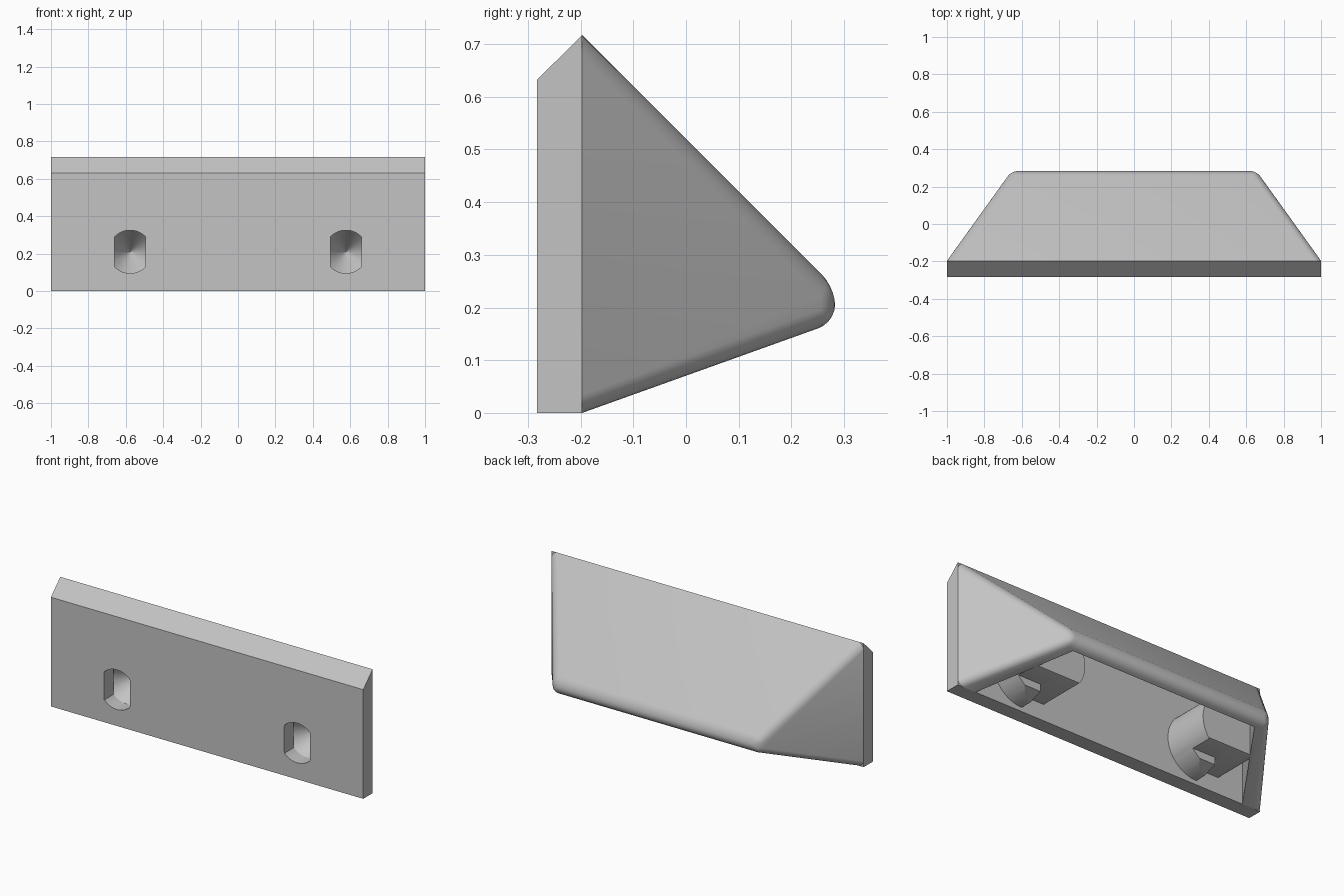
import bpy, bmesh, math

cube = bpy.data.objects.get("Cube")
if cube:
    bpy.data.objects.remove(cube, do_unlink=True)

grey = bpy.data.materials.new("light_grey")
grey.use_nodes = True
grey.diffuse_color = (0.55, 0.55, 0.55, 1)
grey.node_tree.nodes["Principled BSDF"].inputs["Base Color"].default_value = grey.diffuse_color


def loft(name, rings, bevel=0, bevel_rule=None):
    """Solid skinned through rings of points, capped at both ends."""
    bm = bmesh.new()
    loops = [[bm.verts.new(p) for p in ring] for ring in rings]
    n = len(loops[0])
    for a, b in zip(loops, loops[1:]):
        for i in range(n):
            j = (i + 1) % n
            bm.faces.new((a[i], a[j], b[j], b[i]))
    bm.faces.new(loops[0])
    bm.faces.new(loops[-1])
    bmesh.ops.recalc_face_normals(bm, faces=bm.faces)
    if bevel:
        edges = [e for e in bm.edges if bevel_rule(e)]
        bmesh.ops.bevel(bm, geom=edges, offset=bevel, segments=5,
                        profile=0.5, affect='EDGES', clamp_overlap=True)
    mesh = bpy.data.meshes.new(name)
    bm.to_mesh(mesh)
    bm.free()
    mesh.materials.append(grey)
    obj = bpy.data.objects.new(name, mesh)
    bpy.context.collection.objects.link(obj)
    return obj


def round_prism(name, x, r, y0, y1, keep, end=1.0):
    """Round bar along y; keep() clamps its section to make flats."""
    pts = []
    for i in range(64):
        a = math.tau * i / 64
        p = keep(r * math.cos(a), r * math.sin(a))
        if not pts or math.dist(p, pts[-1]) > 1e-5:
            pts.append(p)
    return loft(name, [[(x + px * s, y, HOLE_Z + pz * s) for px, pz in pts]
                       for y, s in ((y0, 1), (y1, end))])


def cut(target, cutter):
    mod = target.modifiers.new("cut", 'BOOLEAN')
    mod.operation, mod.solver, mod.object = 'DIFFERENCE', 'EXACT', cutter
    bpy.context.view_layer.objects.active = target
    bpy.ops.object.modifier_apply(modifier=mod.name)
    bpy.data.objects.remove(cutter, do_unlink=True)


HOLE_X, HOLE_Z = 0.577, 0.21
FRONT, JOINT, BACK = -0.283, -0.197, 0.283

# Front plate with a chamfered top edge
profile = [(FRONT, 0), (JOINT, 0), (JOINT, 0.717), (FRONT, 0.632)]
plate = loft("front_plate", [[(x, y, z) for y, z in profile] for x in (-1, 1)])

# Tapered body, rounded on every edge behind the plate
def section(y, half, low, high):
    return [(-half, y, low), (half, y, low), (half, y, high), (-half, y, high)]

body = loft("tapered_body",
            [section(JOINT, 1, 0, 0.717), section(BACK, 0.655, 0.172, 0.237)],
            0.04, lambda e: max(v.co.y for v in e.verts) > 0)

# Hollow inside, open below, leaving the two sockets standing
hollow = loft("hollow", [section(-0.24, 0.91, -0.3, 0.66),
                         section(0.235, 0.60, -0.3, 0.185)])
for x in (-HOLE_X, HOLE_X):
    cut(hollow, round_prism("socket", x, 0.187, -0.3, 0.08,
                            lambda px, pz: (px, max(pz, -0.115))))
    cut(hollow, round_prism("socket_stop", x, 0.186, -0.31, -0.05,
                            lambda px, pz: (max(px, 0), pz)))
cut(body, hollow)

# Slots through the plate and conical recesses behind them
for x in (-HOLE_X, HOLE_X):
    cut(plate, round_prism("slot", x, 0.115, -0.4, -0.1,
                           lambda px, pz: (max(-0.083, min(0.083, px)), pz)))
    cut(body, round_prism("recess", x, 0.12, JOINT - 0.005, -0.03,
                          lambda px, pz: (px, pz), 0.01))

# Smooth the curved parts, keep the corners sharp
for obj in (plate, body):
    bpy.ops.object.select_all(action='DESELECT')
    obj.select_set(True)
    bpy.context.view_layer.objects.active = obj
    bpy.ops.object.shade_smooth_by_angle(angle=math.radians(30))
